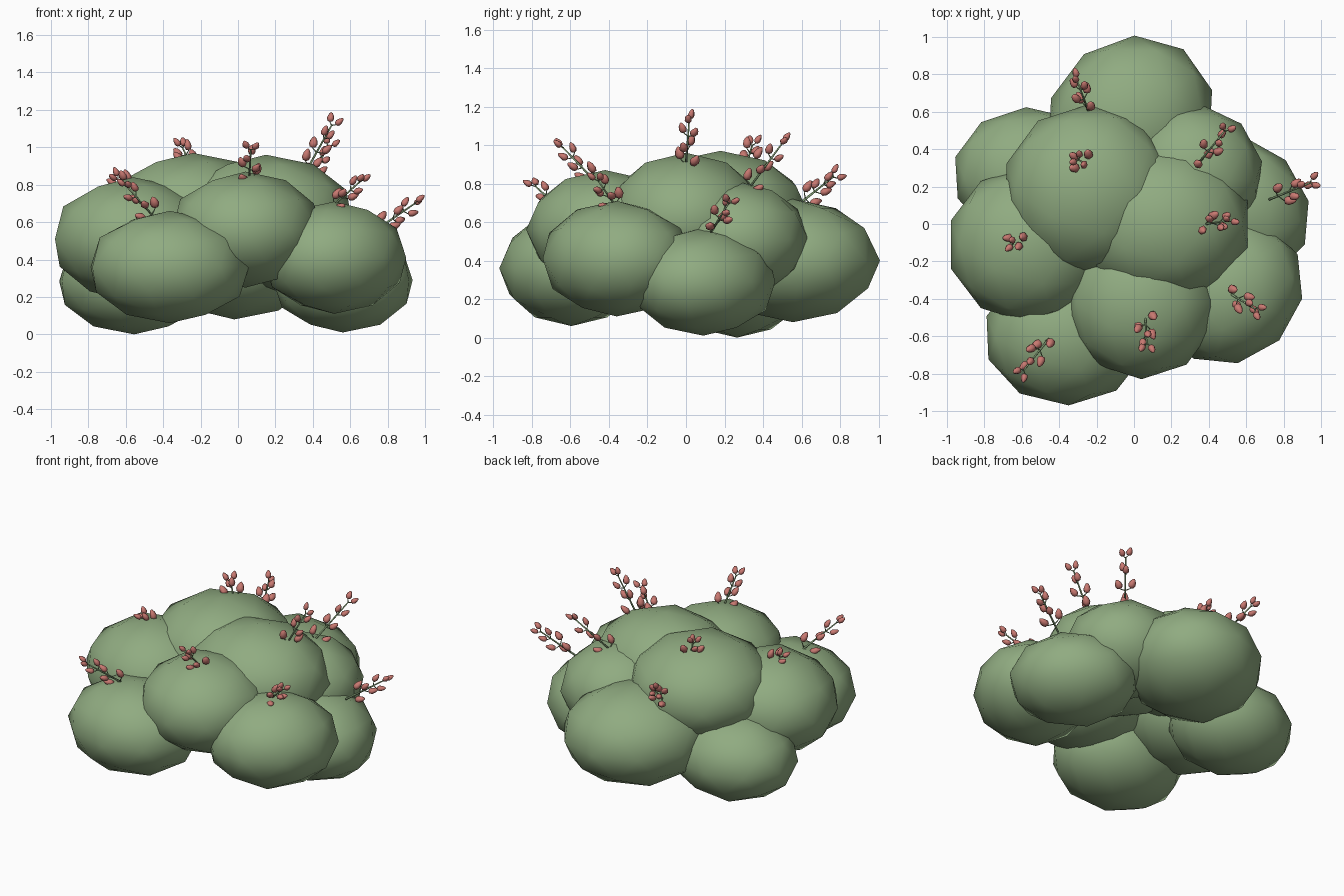
import bpy, bmesh, math, random
from mathutils import Vector, Matrix

random.seed(4)
if "Cube" in bpy.data.objects:
    bpy.data.objects.remove(bpy.data.objects["Cube"])


def material(name, rgb):
    m = bpy.data.materials.new(name)
    m.use_nodes = True
    m.diffuse_color = (*rgb, 1)
    m.node_tree.nodes["Principled BSDF"].inputs["Base Color"].default_value = (*rgb, 1)
    return m


leaf_green = material("leaf green", (0.28, 0.41, 0.22))
stem_green = material("stem green", (0.23, 0.35, 0.18))
bud_pink = material("bud pink", (0.58, 0.19, 0.165))


def finish(bm, name, mats):
    mesh = bpy.data.meshes.new(name)
    for f in bm.faces:
        f.smooth = True
    bm.to_mesh(mesh)
    bm.free()
    for m in mats:
        mesh.materials.append(m)
    obj = bpy.data.objects.new(name, mesh)
    bpy.context.collection.objects.link(obj)
    return obj


def spin(degrees):
    return Matrix.Rotation(math.radians(degrees), 4, 'Z')


def foliage(name, centre, radii, yaw=0, turn=0):
    """Low-poly clump: spun by yaw, squashed to its radii, then turned."""
    bm = bmesh.new()
    place = Matrix.Translation(centre) @ spin(turn) @ Matrix.Diagonal((*radii, 1)) @ spin(yaw)
    bmesh.ops.create_icosphere(bm, subdivisions=2, radius=1.0, matrix=place)
    finish(bm, name, [leaf_green])


# Overlapping foliage clumps
foliage("foliage_back", (-0.02, 0.555, 0.40), (0.475, 0.43, 0.32), -9, 45)
foliage("foliage_back_right", (-0.555, 0.265, 0.285), (0.415, 0.36, 0.285), 3)
foliage("foliage_right", (-0.56, -0.11, 0.51), (0.44, 0.42, 0.33))
foliage("foliage_front_right", (-0.365, -0.595, 0.36), (0.44, 0.375, 0.30), 2)
foliage("foliage_front", (0.04, -0.42, 0.56), (0.41, 0.41, 0.31))
foliage("foliage_front_left", (0.515, -0.36, 0.41), (0.415, 0.37, 0.30), 0, 45)
foliage("foliage_left", (0.56, 0.09, 0.29), (0.41, 0.355, 0.28), 0, -45)
foliage("foliage_back_left", (0.31, 0.27, 0.51), (0.38, 0.37, 0.30), -8)
foliage("foliage_top_left", (0.15, 0.0, 0.62), (0.48, 0.42, 0.34))
foliage("foliage_top_right", (-0.24, 0.18, 0.64), (0.465, 0.46, 0.33))


def aim(direction):
    return Vector(direction).to_track_quat('Z', 'Y').to_matrix().to_4x4()


def add_stem(bm, a, b, radius):
    bmesh.ops.create_cone(bm, cap_ends=True, segments=5, radius1=radius, radius2=radius * 0.6,
                          depth=(b - a).length,
                          matrix=Matrix.Translation((a + b) / 2) @ aim(b - a))


def add_bud(bm, base, direction, size):
    """Pointed bud starting at base."""
    place = Matrix.Translation(base) @ aim(direction)
    made = bmesh.ops.create_uvsphere(bm, u_segments=6, v_segments=5, radius=1.0)
    for v in made["verts"]:
        taper = 1 - 0.35 * v.co.z
        v.co = place @ Vector((v.co.x * taper * size * 0.36, v.co.y * taper * size * 0.3,
                               (v.co.z + 1) * size * 0.5))
    for f in {f for v in made["verts"] for f in v.link_faces}:
        f.material_index = 1


def sprig(name, base, tip, levels):
    base, tip = Vector(base), Vector(tip)
    axis = (tip - base).normalized()
    side = axis.orthogonal().normalized()
    bm = bmesh.new()
    end = tip - axis * 0.06
    add_stem(bm, base - axis * 0.06, end, 0.007)
    # Paired buds turn around the stem, ending in a forked pair at the tip
    for i in range(levels):
        t = i / (levels - 1)
        node = base.lerp(end, t)
        for k in range(2):
            turn = i * 1.75 + k * math.pi + random.uniform(-0.3, 0.3)
            out = Matrix.Rotation(turn, 3, axis) @ side
            start = node + out * (0.042 - 0.024 * t) + axis * 0.012
            add_stem(bm, node, start, 0.004)
            add_bud(bm, start, axis + out * 0.4, 0.070 - 0.016 * t)
    finish(bm, name, [stem_green, bud_pink])


# Flowering sprigs: base, tip, number of bud pairs
sprigs = [
    ((-0.25, 0.62, 0.72), (-0.32, 0.81, 0.87), 4),
    ((-0.26, 0.32, 0.92), (-0.32, 0.36, 1.05), 3),
    ((-0.60, -0.08, 0.78), (-0.68, -0.11, 0.87), 3),
    ((0.35, 0.33, 0.78), (0.51, 0.53, 1.05), 4),
    ((0.77, 0.15, 0.58), (0.99, 0.24, 0.73), 4),
    ((0.38, 0.00, 0.90), (0.53, 0.02, 1.17), 4),
    ((0.06, -0.49, 0.83), (0.07, -0.68, 1.03), 4),
    ((0.51, -0.37, 0.69), (0.69, -0.48, 0.85), 4),
    ((-0.46, -0.62, 0.64), (-0.62, -0.82, 0.82), 4),
]
for n, (base, tip, levels) in enumerate(sprigs, 1):
    sprig(f"flower_sprig_{n}", base, tip, levels)
